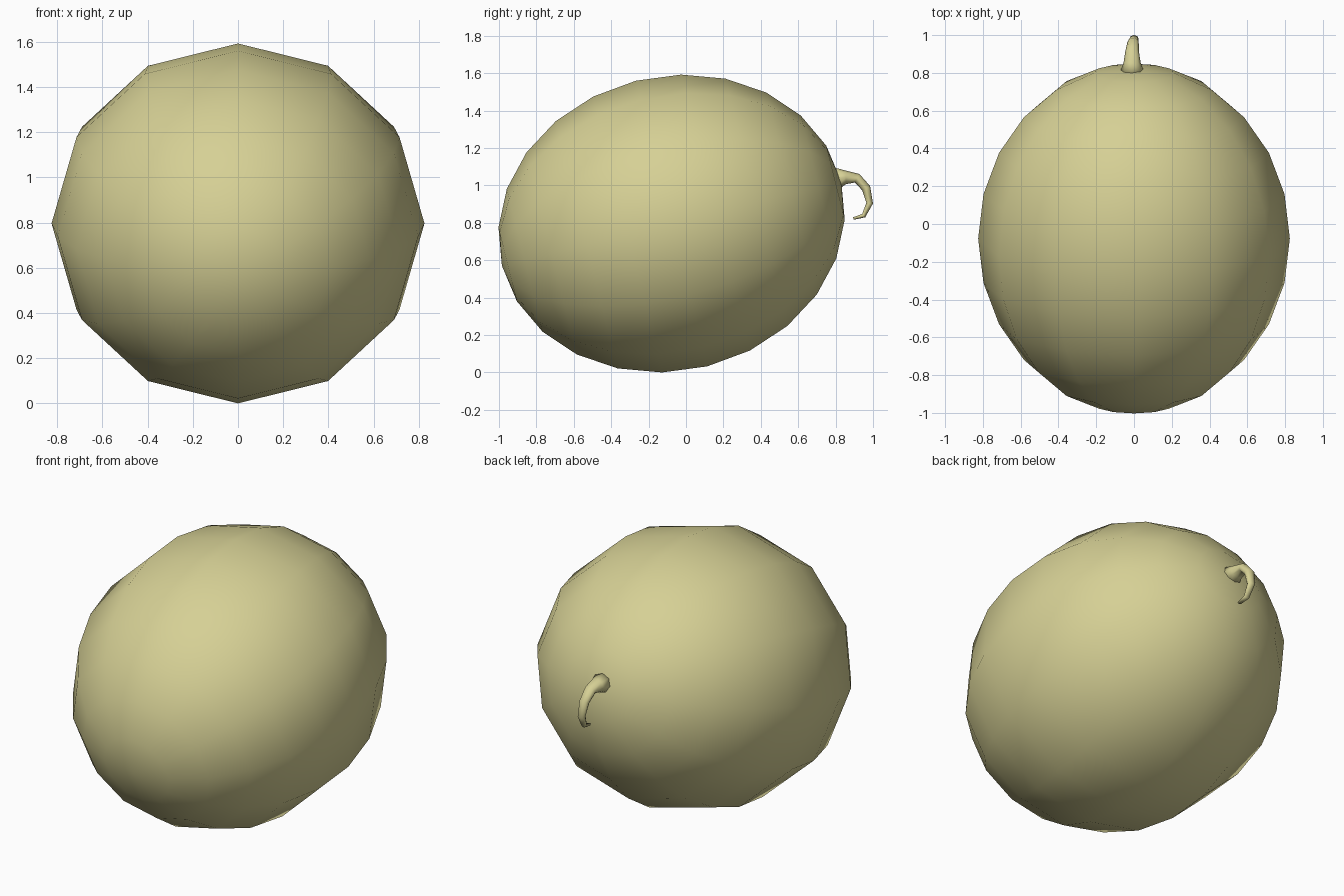
import bpy, bmesh
from math import sin, cos, pi, radians
from mathutils import Vector, Matrix

if "Cube" in bpy.data.objects:
    bpy.data.objects.remove(bpy.data.objects["Cube"])

rind = bpy.data.materials.new("rind")
rind.diffuse_color = (0.67, 0.63, 0.30, 1)
rind.use_nodes = True
rind.node_tree.nodes["Principled BSDF"].inputs["Base Color"].default_value = rind.diffuse_color


def finish(name, bm):
    bmesh.ops.recalc_face_normals(bm, faces=bm.faces)
    for f in bm.faces:
        f.smooth = True
    me = bpy.data.meshes.new(name)
    bm.to_mesh(me)
    bm.free()
    me.materials.append(rind)
    ob = bpy.data.objects.new(name, me)
    bpy.context.collection.objects.link(ob)
    return ob


# Melon body: 12-sided ellipsoid, long axis along y and tipped up at the back
bm = bmesh.new()
bmesh.ops.create_uvsphere(bm, u_segments=12, v_segments=12, radius=1)
place = (Matrix.Translation((0, -0.077, 0.796))
         @ Matrix.Rotation(radians(14), 4, 'X')
         @ Matrix.Diagonal((0.825, 0.935, 0.787, 1))
         @ Matrix.Rotation(radians(-90), 4, 'X'))
bmesh.ops.transform(bm, matrix=place, verts=bm.verts)
finish("melon_body", bm)

# Stem: tapering tube hooked downwards (centre x, y, z, half width, half thickness)
path = [(-0.01, 0.80, 1.035, 0.066, 0.062), (-0.01, 0.855, 1.043, 0.045, 0.036),
        (-0.01, 0.915, 1.038, 0.036, 0.026), (-0.005, 0.963, 0.985, 0.030, 0.024),
        (0.0, 0.982, 0.905, 0.024, 0.018), (0.005, 0.95, 0.838, 0.018, 0.012),
        (0.01, 0.895, 0.823, 0.012, 0.007)]
SIDES = 8
bm = bmesh.new()
rings = []
for i, (x, y, z, w, t) in enumerate(path):
    a, b = path[max(i - 1, 0)], path[min(i + 1, len(path) - 1)]
    along = Vector((0, b[1] - a[1], b[2] - a[2])).normalized()
    across = Vector((0, -along.z, along.y))
    ring = []
    for k in range(SIDES):
        ang = 2 * pi * k / SIDES
        ring.append(bm.verts.new(Vector((x + w * cos(ang), y, z)) + across * t * sin(ang)))
    rings.append(ring)
for r, s in zip(rings, rings[1:]):
    for k in range(SIDES):
        n = (k + 1) % SIDES
        bm.faces.new((r[k], r[n], s[n], s[k]))
bm.faces.new(rings[0])
bm.faces.new(rings[-1])
finish("stem", bm)
